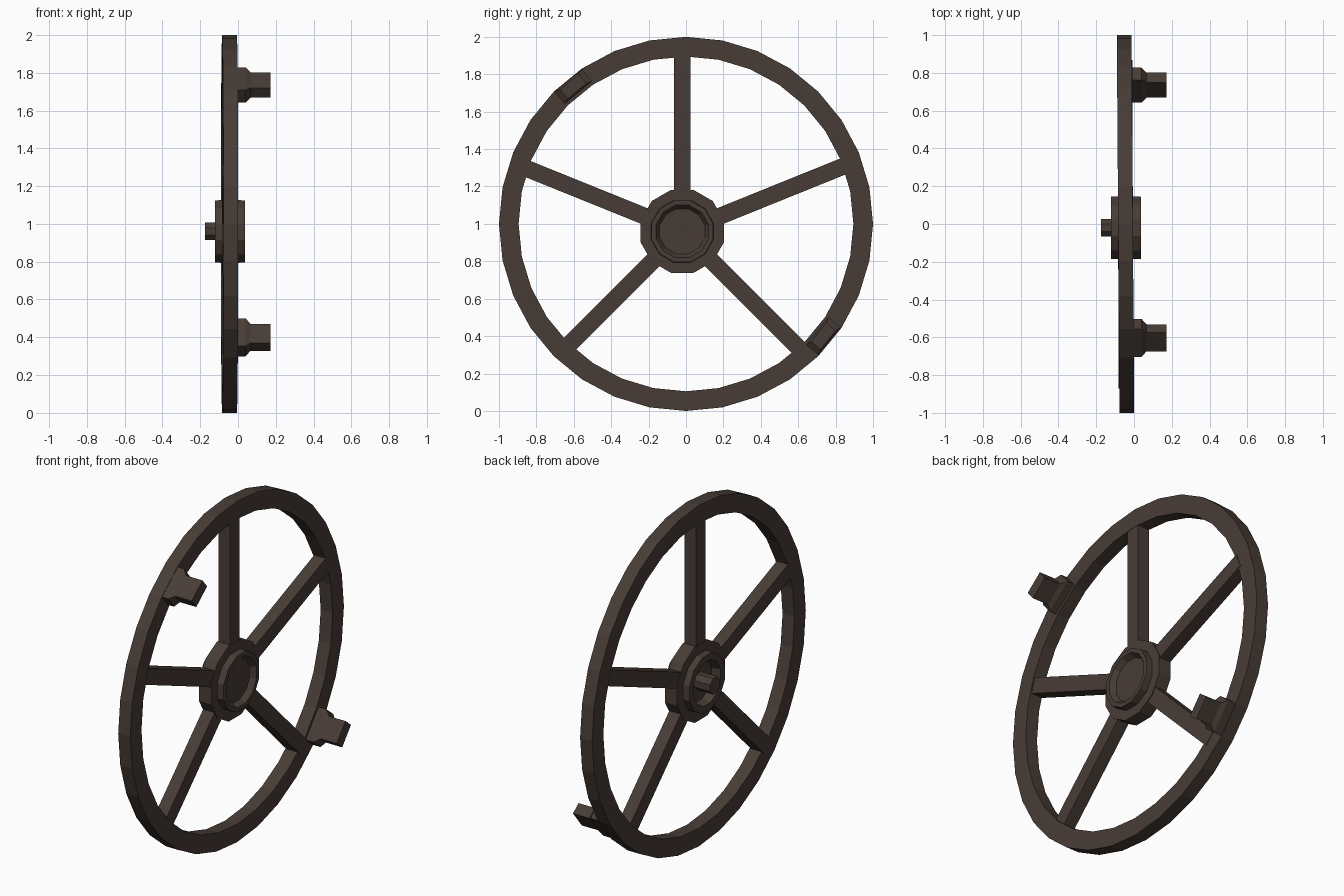
import bpy, bmesh, math
from mathutils import Vector, Matrix

if "Cube" in bpy.data.objects:
    bpy.data.objects.remove(bpy.data.objects["Cube"])

mat = bpy.data.materials.new("dark_brown_iron")
mat.diffuse_color = (0.064, 0.046, 0.037, 1)
mat.use_nodes = True
mat.node_tree.nodes["Principled BSDF"].inputs["Base Color"].default_value = mat.diffuse_color
HUB_Y, HUB_Z = -0.02, 0.96


def finish(bm, name):
    bmesh.ops.recalc_face_normals(bm, faces=bm.faces)
    me = bpy.data.meshes.new(name)
    bm.to_mesh(me)
    bm.free()
    me.materials.append(mat)
    ob = bpy.data.objects.new(name, me)
    bpy.context.collection.objects.link(ob)
    return ob


def lathe(name, profile, n, cy, cz, closed=False, phase=0.0, lean=0.0):
    """Revolve (x, radius) points around an axis along x; radius 0 makes a pole."""
    bm = bmesh.new()
    rings = []
    for x, r in profile:
        if r == 0:
            rings.append([bm.verts.new((x, cy, cz))] * n)
            continue
        ring = []
        for i in range(n):
            a = 2 * math.pi * i / n + phase
            y = cy + r * math.cos(a)
            ring.append(bm.verts.new((x + lean * y, y, cz + r * math.sin(a))))
        rings.append(ring)
    for k in range(len(rings) if closed else len(rings) - 1):
        a, b = rings[k], rings[(k + 1) % len(rings)]
        for i in range(n):
            j = (i + 1) % n
            bm.faces.new(list(dict.fromkeys((a[i], a[j], b[j], b[i]))))
    return finish(bm, name)


# Rim
lathe("rim", [(-0.084, 1), (-0.006, 1), (-0.006, 0.895), (-0.084, 0.895)],
      32, 0, 1, closed=True, lean=-0.007)

# Hub: wide flange, with raised collars and recesses on both sides
lathe("hub", [(-0.07, 0), (-0.07, 0.12), (-0.123, 0.13), (-0.123, 0.17), (-0.084, 0.172),
              (-0.084, 0.23), (-0.004, 0.23), (-0.004, 0.172), (0.036, 0.17),
              (0.036, 0.145), (0.005, 0.125), (0.005, 0)],
      12, HUB_Y, HUB_Z, phase=math.pi / 12)

# Axle pin on the back of the hub
lathe("axle_pin", [(-0.06, 0), (-0.06, 0.05), (-0.175, 0.05), (-0.175, 0)],
      8, HUB_Y, HUB_Z, phase=math.pi / 8)

# Spokes, from the hub to the rim
for ang, end in ((90, 0.97), (22, 0.94), (158, 0.90), (-45, 0.90), (225, 0.87)):
    start = 0.19
    bm = bmesh.new()
    bmesh.ops.create_cube(bm, size=1)
    m = (Matrix.Translation((-0.045, HUB_Y, HUB_Z))
         @ Matrix.Rotation(math.radians(ang), 4, 'X')
         @ Matrix.Translation((0, (start + end) / 2, 0))
         @ Matrix.Diagonal((0.074, end - start, 0.09, 1)))
    bmesh.ops.transform(bm, matrix=m, verts=bm.verts)
    finish(bm, "spoke")

# Two handle pegs: plate on the rim, tapering to a narrower grip
for y, z, ang in ((-0.603, 1.735, 39.5), (0.735, 0.40, 51)):
    bm = bmesh.new()
    rot = Matrix.Rotation(math.radians(ang), 3, 'X')
    rings = []
    for x, l, w in ((-0.02, 0.19, 0.085), (0.04, 0.19, 0.085),
                    (0.066, 0.13, 0.066), (0.172, 0.13, 0.066)):
        rings.append([bm.verts.new(rot @ Vector((x, s * l / 2, t * w / 2)) + Vector((0, y, z)))
                      for s, t in ((-1, -1), (1, -1), (1, 1), (-1, 1))])
    for a, b in zip(rings, rings[1:]):
        for i in range(4):
            j = (i + 1) % 4
            bm.faces.new((a[i], a[j], b[j], b[i]))
    bm.faces.new(rings[0])
    bm.faces.new(rings[-1])
    finish(bm, "handle_peg")
